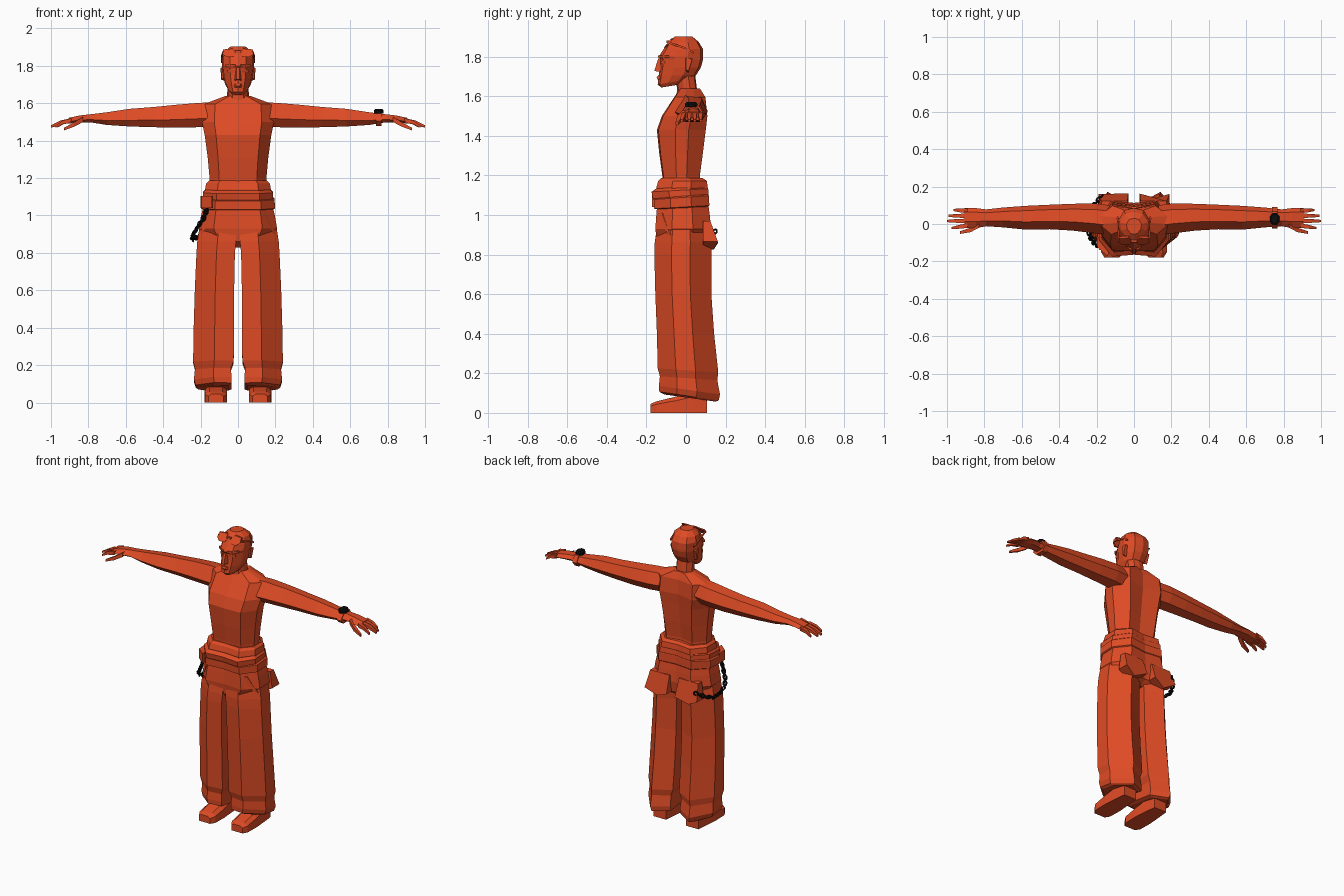
import bpy, bmesh, math
from mathutils import Vector, Matrix


def material(name, rgb):
    m = bpy.data.materials.new(name)
    m.diffuse_color = (*rgb, 1)
    return m


RED = material("orange red", (0.73, 0.07, 0.018))
BLACK = material("black", (0.004, 0.004, 0.004))


def loft(name, shells, mat=RED, mirror=False):
    """Skin each shell (a list of equal-length point rings) and cap its ends."""
    bm = bmesh.new()
    for side in ((1, -1) if mirror else (1,)):
        for rings in shells:
            vs = [[bm.verts.new((p[0] * side, p[1], p[2])) for p in r] for r in rings]
            n = len(vs[0])
            for a, b in zip(vs, vs[1:]):
                for i in range(n):
                    j = (i + 1) % n
                    bm.faces.new((a[i], a[j], b[j], b[i]))
            bm.faces.new(vs[0])
            bm.faces.new(vs[-1])
    bmesh.ops.recalc_face_normals(bm, faces=bm.faces)
    me = bpy.data.meshes.new(name)
    bm.to_mesh(me)
    bm.free()
    me.materials.append(mat)
    ob = bpy.data.objects.new(name, me)
    bpy.context.collection.objects.link(ob)
    return ob


def body(half, rows):
    """Symmetric horizontal rings: rows are (z, half width, front y, back y, tilt)."""
    prof = half + [(-u, v) for u, v in reversed(half) if u > 0]
    out = []
    for z, w, f, b, *t in rows:
        tilt = t[0] if t else 0
        out.append([(u * w, (f + b) / 2 + v * (b - f) / 2, z + tilt * v) for u, v in prof])
    return out


def bar(a, b, wa, ha, wb, hb):
    """Tapered four-sided bar between two points lying mostly along x."""
    return [[(p[0], p[1] + i * w, p[2] + j * h) for i, j in ((-1, -1), (1, -1), (1, 1), (-1, 1))]
            for p, w, h in ((a, wa, ha), (b, wb, hb))]


def plate(outline, y0, y1):
    """Outline of (x, z) swept from y0 to y1; each y may depend on z."""
    return [[(x, y(z), z) for x, z in outline] for y in (y0, y1)]


# Torso, neck and head
TORSO = [(0, -1), (.66, -.94), (1, -.25), (1, .3), (.62, 1), (0, .8)]
loft("torso", [body(TORSO, [
    (1.12, .155, -.115, .075), (1.20, .152, -.12, .07), (1.31, .162, -.135, .085),
    (1.43, .178, -.147, .1), (1.50, .192, -.122, .108), (1.595, .185, -.06, .098),
    (1.64, .065, -.03, .07)])])
HEAD = [(0, -1), (.5, -.86), (.92, -.3), (1, .3), (.62, .88), (0, 1)]
loft("neck", [body(HEAD, [(1.58, .075, -.05, .075), (1.64, .058, -.045, .055), (1.72, .056, -.06, .045)])])
loft("head", [body(HEAD, [
    (1.652, .038, -.125, -.03, .008), (1.672, .055, -.143, .015, .012), (1.705, .07, -.138, .05),
    (1.745, .080, -.132, .075), (1.785, .085, -.13, .086), (1.80, .086, -.138, .087),
    (1.84, .086, -.112, .085), (1.875, .075, -.09, .064), (1.903, .04, -.055, .03)])])

# Face details
loft("nose", [[[(-.01, -.13, 1.79), (.01, -.13, 1.79), (.008, -.141, 1.79), (-.008, -.141, 1.79)],
               [(-.019, -.125, 1.722), (.019, -.125, 1.722), (.009, -.16, 1.728), (-.009, -.16, 1.728)]]])
loft("lips", [[[(-.027, -.118, z), (.027, -.118, z), (.012, -y, z), (-.012, -y, z)]
               for z, y in ((1.685, .142), (1.693, .149), (1.704, .142))]])
loft("brows", [[[(.014, -.12, z), (.068, -.085, z), (.07, -.1, z), (.014, -.142, z)]
                for z in (1.795, 1.806)]], mirror=True)
loft("eyes", [[[(.02, -.11, z), (.055, -.08, z), (.055, -.105, z), (.022, -.13, z)]
               for z in (1.765, 1.778)]], mirror=True)
loft("ears", [[[(.07, -.005, 1.73), (.07, .012, 1.72), (.07, .03, 1.79), (.07, -.005, 1.795)],
               [(.089, 0, 1.735), (.091, .012, 1.727), (.093, .032, 1.788), (.09, 0, 1.792)]]], mirror=True)

# Sunglasses pushed up on the head
LENS = [(.01, 1.872), (.022, 1.848), (.06, 1.846), (.083, 1.862), (.08, 1.888), (.03, 1.892)]
loft("sunglasses_lenses", [plate(LENS, lambda z: -.112 + (z - 1.846) * .8,
                                 lambda z: -.1 + (z - 1.846) * .8)], mirror=True)
loft("sunglasses_bridge", [bar((-.015, -.092, 1.875), (.015, -.092, 1.875), .006, .006, .006, .006)])
loft("sunglasses_temples", [[[(x + dx, y, z + dz) for dx, dz in ((-.004, -.005), (.004, -.005), (.004, .005), (-.004, .005))]
                             for x, y, z in ((.08, -.09, 1.872), (.088, -.01, 1.845), (.086, .04, 1.82))]], mirror=True)

# Arms and palms
ARM = [(-1, -.3), (-.5, -1), (.55, -1), (1, -.2), (.6, .85), (-.35, 1)]


def arm_ring(x, y0, y1, z0, z1):
    return [(x, (y0 + y1) / 2 + u * (y1 - y0) / 2, (z0 + z1) / 2 + v * (z1 - z0) / 2) for u, v in ARM]


loft("arms", [[arm_ring(*r) for r in (
    (.13, -.06, .1, 1.475, 1.605), (.21, -.05, .11, 1.472, 1.602), (.33, -.035, .108, 1.47, 1.592),
    (.45, -.028, .103, 1.472, 1.58), (.58, -.03, .097, 1.476, 1.57), (.70, -.018, .088, 1.484, 1.552),
    (.79, -.012, .078, 1.498, 1.541), (.845, -.022, .085, 1.497, 1.535),
    (.905, -.022, .085, 1.492, 1.522))]], mirror=True)

# Fingers and thumbs
fingers = []
for y, tip_y, tip in ((-.009, -.022, .975), (.017, .016, 1.0), (.044, .044, .993), (.07, .075, .965)):
    mid = (.89 + tip) / 2 + .005
    fingers.append(bar((.89, y, 1.508), (mid, (y + tip_y) / 2, 1.498), .012, .012, .010, .010)
                   + bar((mid, y, 1.5), (tip, tip_y, 1.476), .010, .010, .006, .006)[1:])
fingers.append(bar((.83, -.005, 1.513), (.875, -.032, 1.487), .016, .014, .012, .012)
               + bar((.875, -.032, 1.487), (.93, -.046, 1.462), .012, .012, .007, .007)[1:])
loft("fingers", fingers, mirror=True)

# Wristwatch
loft("watch_strap", [[arm_ring(x, -.024, .09, 1.478, 1.556) for x in (.737, .768)]])
loft("watch_face", [[[(.752 + r * math.cos(a * math.pi / 4 + .39), .027 + 1.25 * r * math.sin(a * math.pi / 4 + .39), z)
                      for a in range(8)] for z, r in ((1.545, .028), (1.562, .028), (1.57, .02))]], BLACK)

# Waist bands, belt and pouch
HIP = [(0, -.93), (.62, -1), (1, -.4), (1, .35), (.6, 1), (0, .9)]
loft("upper_band", [body(HIP, [(1.125, .174, -.148, .108), (1.14, .176, -.15, .11), (1.172, .17, -.14, .105),
                               (1.186, .155, -.125, .085)])])
loft("middle_band", [body(HIP, [(1.08, .18, -.155, .108, .01), (1.095, .187, -.168, .115, .01),
                                (1.125, .186, -.174, .112, .008), (1.14, .172, -.15, .1, .006)])])
loft("belt", [body(HIP, [(1.035, .188, -.15, .112, .006), (1.04, .197, -.162, .118, .008),
                         (1.088, .196, -.163, .116, .01), (1.1, .18, -.15, .108, .01)])])
loft("pouch", [[[(-.2, -.06, z), (-.135, -.15, z), (-.14, -.172, z), (-.196, -.125, z)] for z in (1.04, 1.105)]])

# Trousers
loft("trouser_hips", [body(HIP, [(.83, .06, -.11, .07), (.86, .16, -.145, .115), (.93, .209, -.155, .127),
                                 (1.0, .197, -.15, .12), (1.06, .183, -.145, .112)])])
LEG = [(.04, -.92), (.5, -1), (1, -.4), (1, .25), (.55, 1), (.04, .62)]


def leg_ring(z, x0, x1, f, b, tilt=0):
    return [(x0 + u * (x1 - x0), (f + b) / 2 + v * (b - f) / 2, z + tilt * v) for u, v in LEG]


loft("trouser_legs", [[leg_ring(*r) for r in (
    (.075, .045, .212, -.11, .15, -.018), (.085, .026, .226, -.135, .165, -.022),
    (.115, .026, .236, -.137, .172, -.022), (.175, .03, .23, -.132, .158, -.01),
    (.215, .014, .24, -.143, .163, -.01), (.40, .012, .237, -.147, .142),
    (.60, .012, .231, -.155, .128), (.80, .008, .222, -.16, .128),
    (.86, .002, .218, -.158, .13), (.93, .002, .207, -.148, .12), (1.0, .01, .19, -.14, .11))]], mirror=True)

# Back pockets: flared wedges with a pointed lower edge
loft("back_pockets", [plate([(.035, .97), (.175, .97), (.19, .865), (.115, .825), (.03, .86)],
                            lambda z: .085,
                            lambda z: .123 + (.97 - z) * .36 if z > .84 else .14)], mirror=True)
# Slanted front pocket edges and fly
loft("front_pockets", [[[(.135, y, 1.01), (.150, y + .02, 1.01), (.203, y + .062, .90), (.19, y + .05, .90)]
                        for y in (-.135, -.142)]], mirror=True)

# Shoes
loft("shoes", [[[(.118 - w, y, 0), (.118 + w, y, 0), (.118 + w, y, h * .75), (.118 + w * .6, y, h),
                 (.118 - w * .6, y, h), (.118 - w, y, h * .75)]
                for y, w, h in ((-.18, .04, .045), (-.15, .058, .058), (-.06, .06, .08),
                                (.04, .052, .11), (.105, .045, .1))]], mirror=True)

# Hip chain hanging from the belt round to the back pocket
path = [Vector(p) for p in ((-.165, -.128, 1.035), (-.185, -.122, .985), (-.215, -.1, .94), (-.238, -.065, .9),
                            (-.243, -.01, .878), (-.24, .05, .872), (-.215, .1, .885), (-.175, .145, .915))]
bm = bmesh.new()
for i in range(22):
    t = i / 21 * (len(path) - 1.001)
    k = int(t)
    pos = path[k].lerp(path[k + 1], t - k)
    frame = (path[k + 1] - path[k]).to_track_quat('X', 'Z').to_matrix().to_4x4()
    m = Matrix.Translation(pos) @ frame @ Matrix.Rotation(math.pi / 2 * (i % 2), 4, 'X')
    grid = [[bm.verts.new(m @ Vector(((.014 + .005 * math.cos(b)) * math.cos(a) * 1.15,
                                      (.011 + .005 * math.cos(b)) * math.sin(a), .005 * math.sin(b))))
             for b in (0, math.pi / 2, math.pi, math.pi * 1.5)] for a in (j * math.pi / 4 for j in range(8))]
    for a in range(8):
        for b in range(4):
            bm.faces.new((grid[a][b], grid[(a + 1) % 8][b], grid[(a + 1) % 8][(b + 1) % 4], grid[a][(b + 1) % 4]))
bmesh.ops.recalc_face_normals(bm, faces=bm.faces)
mesh = bpy.data.meshes.new("hip_chain")
bm.to_mesh(mesh)
bm.free()
mesh.materials.append(BLACK)
bpy.context.collection.objects.link(bpy.data.objects.new("hip_chain", mesh))
